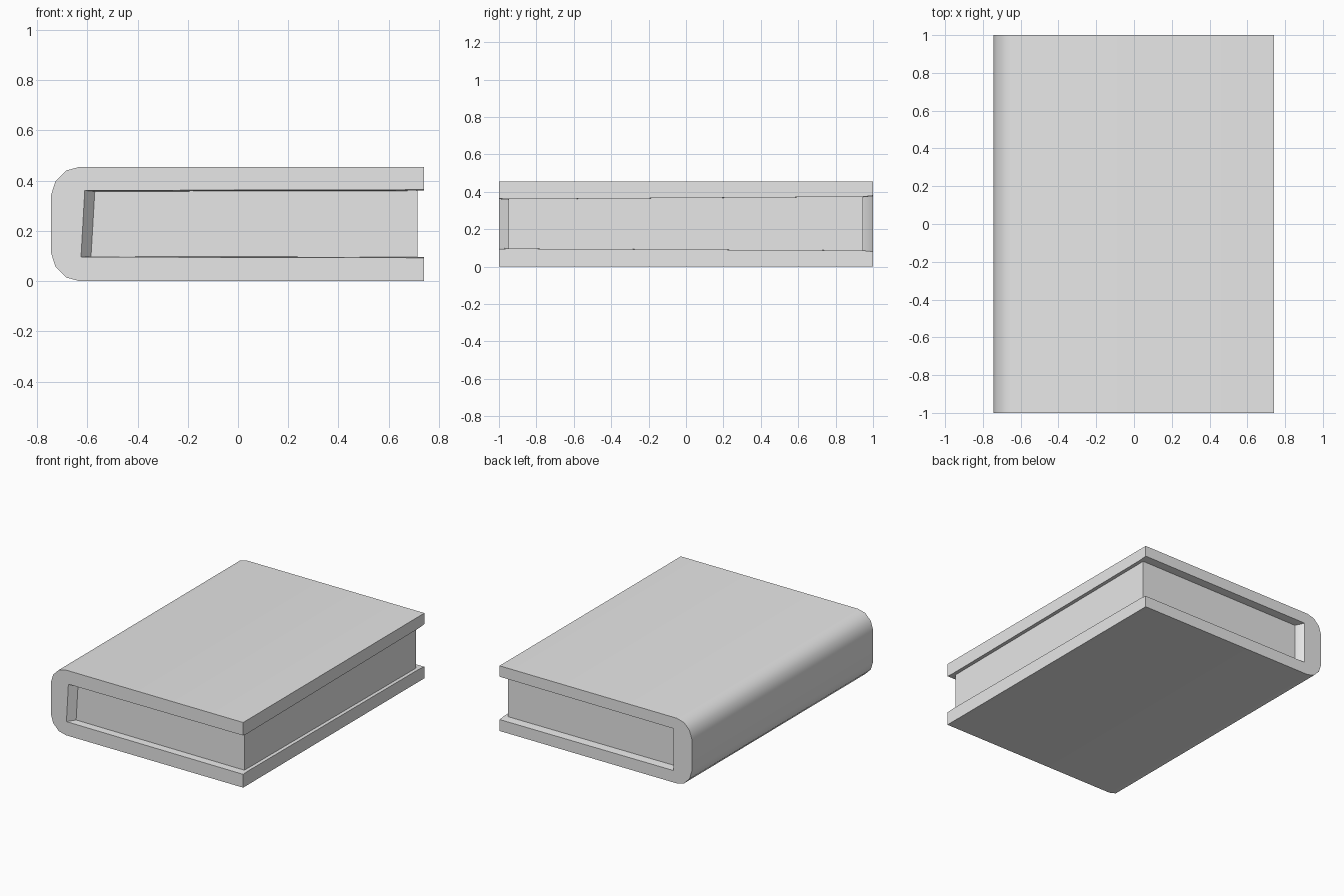
import bpy
import bmesh
import math

cube = bpy.data.objects.get("Cube")
if cube:
    bpy.data.objects.remove(cube, do_unlink=True)

grey = bpy.data.materials.new("light grey")
grey.use_nodes = True
grey.diffuse_color = (0.8, 0.8, 0.8, 1)
grey.node_tree.nodes["Principled BSDF"].inputs["Base Color"].default_value = grey.diffuse_color

HEIGHT = 0.455
EDGE = 0.74       # fore edge of the covers
PAGE_EDGE = 0.715


def loft(name, sections, smooth=False):
    """Skin a closed solid through equal-length (y, [(x, z), ...]) sections."""
    bm = bmesh.new()
    rings = [[bm.verts.new((x, y, z)) for x, z in pts] for y, pts in sections]
    for a, b in zip(rings, rings[1:]):
        for i in range(len(a)):
            j = (i + 1) % len(a)
            bm.faces.new((a[i], a[j], b[j], b[i]))
    bm.faces.new(rings[0])
    bm.faces.new(rings[-1])
    bmesh.ops.recalc_face_normals(bm, faces=bm.faces)
    mesh = bpy.data.meshes.new(name)
    bm.to_mesh(mesh)
    bm.free()
    mesh.materials.append(grey)
    obj = bpy.data.objects.new(name, mesh)
    bpy.context.collection.objects.link(obj)
    if smooth:
        bpy.ops.object.select_all(action="DESELECT")
        obj.select_set(True)
        bpy.context.view_layer.objects.active = obj
        bpy.ops.object.shade_smooth_by_angle(angle=math.radians(35))
    return obj


# Rounded spine: upper half, mirrored to the lower half
upper = [(EDGE, HEIGHT), (-0.63, HEIGHT), (-0.685, 0.44), (-0.727, 0.397), (-0.745, 0.34)]
outer = upper + [(x, HEIGHT - z) for x, z in reversed(upper)]


def cover_section(y, low, high, x_low, x_high):
    inner = [(EDGE, low), (x_low, low + 0.003), (x_high, high - 0.003), (EDGE, high)]
    return y, outer + inner


# Wrap-around cover, its inner spine wall flaring out at both ends
loft("book_cover", [
    cover_section(-1.0, 0.093, 0.364, -0.625, -0.61),
    cover_section(-0.95, 0.096, 0.36, -0.585, -0.57),
    cover_section(0.945, 0.086, 0.373, -0.57, -0.57),
    cover_section(1.0, 0.08, 0.379, -0.605, -0.605),
], smooth=True)


# Page block, recessed on three sides and tucked into the cover
def page_section(y, low, high):
    return y, [(-0.62, low), (PAGE_EDGE, low), (PAGE_EDGE, high), (-0.62, high)]


loft("page_block", [page_section(-0.95, 0.08, 0.375), page_section(0.945, 0.07, 0.39)])
